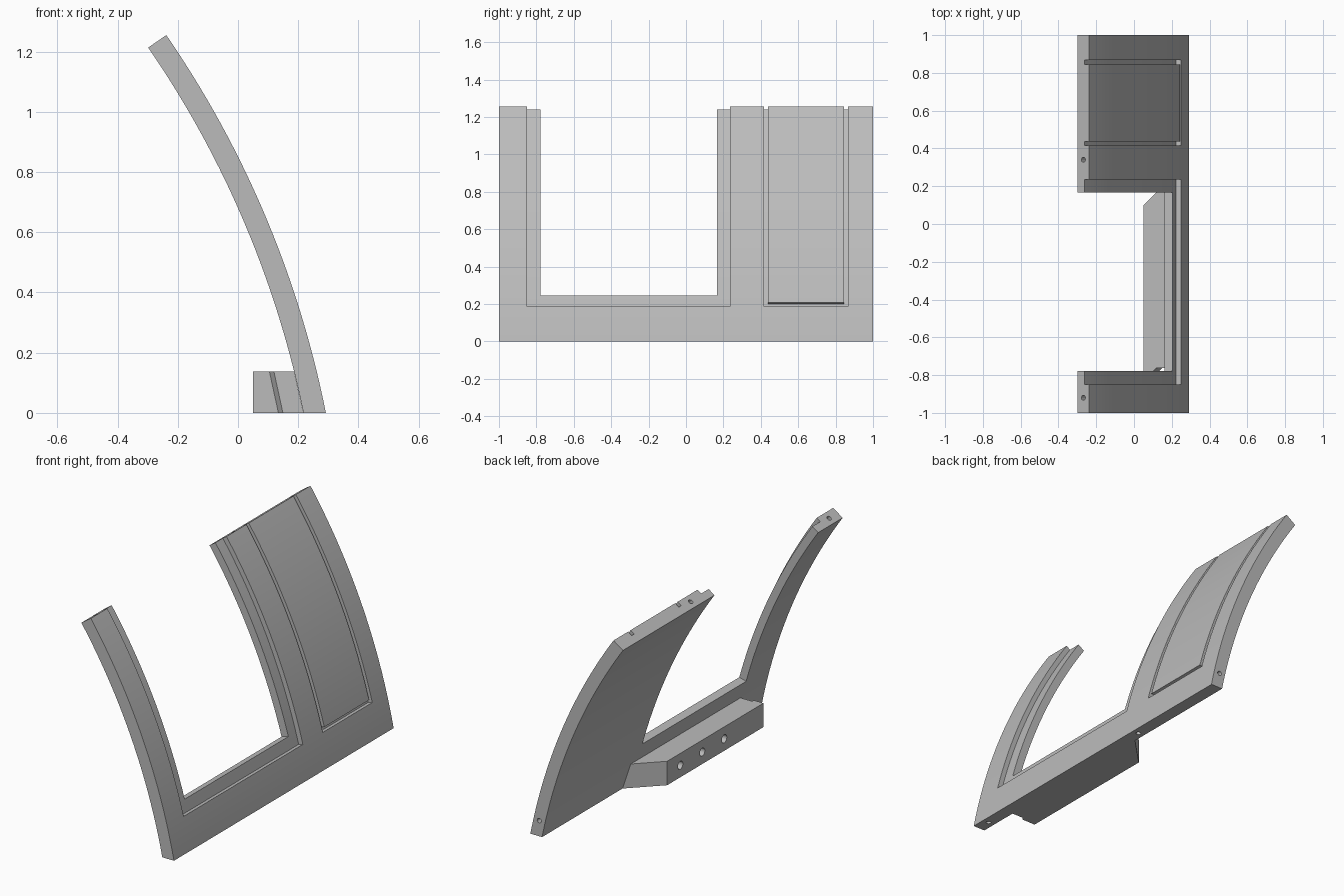
import bpy, bmesh, math
from mathutils import Vector

if "Cube" in bpy.data.objects:
    bpy.data.objects.remove(bpy.data.objects["Cube"])

# Curved wall: arcs about a shared axis parallel to y
CX, CZ = -3.021, -0.66
R_OUT, R_IN = 3.378, 3.305
R_MID = (R_OUT + R_IN) / 2
R_FLOOR = R_OUT - 0.028
TOP = math.asin((1.255 - CZ) / R_OUT)

grey = bpy.data.materials.new("plain grey")
grey.use_nodes = True
grey.diffuse_color = (0.5, 0.5, 0.5, 1)
grey.node_tree.nodes["Principled BSDF"].inputs["Base Color"].default_value = (0.5, 0.5, 0.5, 1)


def angle_at(z, r):
    return math.asin((z - CZ) / r)


def on_arc(r, a):
    return (CX + r * math.cos(a), CZ + r * math.sin(a))


def sector(r0, r1, a0, a1, b0=None, steps=40):
    """Closed x-z profile between two arcs; b0 is the inner arc's own start."""
    b0 = a0 if b0 is None else b0
    outer = [on_arc(r1, a0 + (a1 - a0) * i / steps) for i in range(steps + 1)]
    inner = [on_arc(r0, b0 + (a1 - b0) * i / steps) for i in range(steps + 1)]
    return outer + inner[::-1]


def prism(name, profile, y0, y1, shift=0):
    """Extrude an x-z profile along y, sliding the far end along x by shift."""
    bm = bmesh.new()
    near = [bm.verts.new((x, y0, z)) for x, z in profile]
    far = [bm.verts.new((x + shift, y1, z)) for x, z in profile]
    bm.faces.new(near)
    bm.faces.new(far)
    n = len(profile)
    for i in range(n):
        j = (i + 1) % n
        bm.faces.new((near[i], near[j], far[j], far[i]))
    bmesh.ops.recalc_face_normals(bm, faces=bm.faces)
    mesh = bpy.data.meshes.new(name)
    bm.to_mesh(mesh)
    bm.free()
    mesh.materials.append(grey)
    obj = bpy.data.objects.new(name, mesh)
    bpy.context.collection.objects.link(obj)
    return obj


def drill(name, centre, axis, radius, depth):
    bpy.ops.mesh.primitive_cylinder_add(vertices=24, radius=radius, depth=depth, location=centre)
    obj = bpy.context.object
    obj.name = name
    obj.rotation_euler = Vector(axis).to_track_quat("Z", "Y").to_euler()
    obj.data.materials.append(grey)
    return obj


def carve(obj, cutters):
    """Subtract each cutter, bake the result and drop the cutters."""
    for c in cutters:
        c.hide_render = True
        mod = obj.modifiers.new("cut", "BOOLEAN")
        mod.operation = "DIFFERENCE"
        mod.solver = "EXACT"
        mod.object = c
    bpy.context.view_layer.update()
    graph = bpy.context.evaluated_depsgraph_get()
    mesh = bpy.data.meshes.new_from_object(obj.evaluated_get(graph))
    obj.modifiers.clear()
    obj.data = mesh
    for c in cutters:
        bpy.data.objects.remove(c)


def finish(obj):
    bpy.ops.object.select_all(action="DESELECT")
    obj.select_set(True)
    bpy.context.view_layer.objects.active = obj
    bpy.ops.object.shade_smooth_by_angle(angle=math.radians(25))


# Wall with a flat foot and a radial top edge
wall = prism("curved_wall", sector(R_IN, R_OUT, angle_at(0, R_OUT), TOP, angle_at(0, R_IN)), -1, 1)

BEYOND = TOP + 0.02
sill = angle_at(0.246, R_FLOOR)
ledge = angle_at(0.187, R_OUT)
groove = 0.022

cutters = [
    # Open window, then the stepped rebate around it
    prism("window_cutter", sector(R_IN - 0.1, R_OUT + 0.1, sill, BEYOND), -0.777, 0.167),
    prism("rebate_cutter", sector(R_FLOOR, R_OUT + 0.1, ledge, BEYOND), -0.85, 0.235),
]
# Grooves framing the solid panel
for y in (0.416, 0.845):
    cutters.append(prism("side_groove_cutter", sector(R_FLOOR, R_OUT + 0.1, ledge, BEYOND), y, y + groove))
cutters.append(prism("low_groove_cutter",
                     sector(R_FLOOR, R_OUT + 0.1, ledge, ledge + groove / R_OUT, steps=2), 0.425, 0.855))

# Dowel holes in the top edge, the foot and the far end
for y in (-0.92, 0.34):
    for a in (TOP, angle_at(0, R_MID)):
        x, z = on_arc(R_MID, a)
        cutters.append(drill("dowel_cutter", (x, y, z), (-math.sin(a), 0, math.cos(a)), 0.013, 0.12))
x, z = on_arc(R_MID, angle_at(0.09, R_MID))
cutters.append(drill("end_dowel_cutter", (x, 1, z), (0, 1, 0), 0.013, 0.12))
carve(wall, cutters)
finish(wall)

# Mounting block behind the foot, mitred at one end
H = 0.138
foot_x = on_arc(R_IN, angle_at(0, R_IN))[0]
head_x = on_arc(R_IN, angle_at(H, R_IN))[0]
block = prism("mounting_block", [(0.05, 0), (foot_x, 0), (head_x, H), (0.05, H)], -0.777, 0.35)
bm = bmesh.new()
bm.from_mesh(block.data)
cut = bmesh.ops.bisect_plane(bm, geom=bm.verts[:] + bm.edges[:] + bm.faces[:],
                             plane_co=(0.05, 0.10, 0), plane_no=(-1, 1, 0), clear_outer=True)
rim = [e for e in cut["geom_cut"] if isinstance(e, bmesh.types.BMEdge)]
bmesh.ops.contextual_create(bm, geom=rim)
bmesh.ops.recalc_face_normals(bm, faces=bm.faces)
bm.to_mesh(block.data)
bm.free()

# Shallow slanted recess on the square end, and three bolt holes
recess = prism("recess_cutter", [(0.125, -0.04), (0.3, -0.04), (0.3, 0.18), (0.077, 0.18)],
               -0.795, -0.762, 0.033)
bolts = [drill("bolt_cutter", (0.05, y, H / 2), (1, 0, 0), 0.023, 0.12) for y in (-0.02, -0.22, -0.42)]
carve(block, [recess] + bolts)
finish(block)
